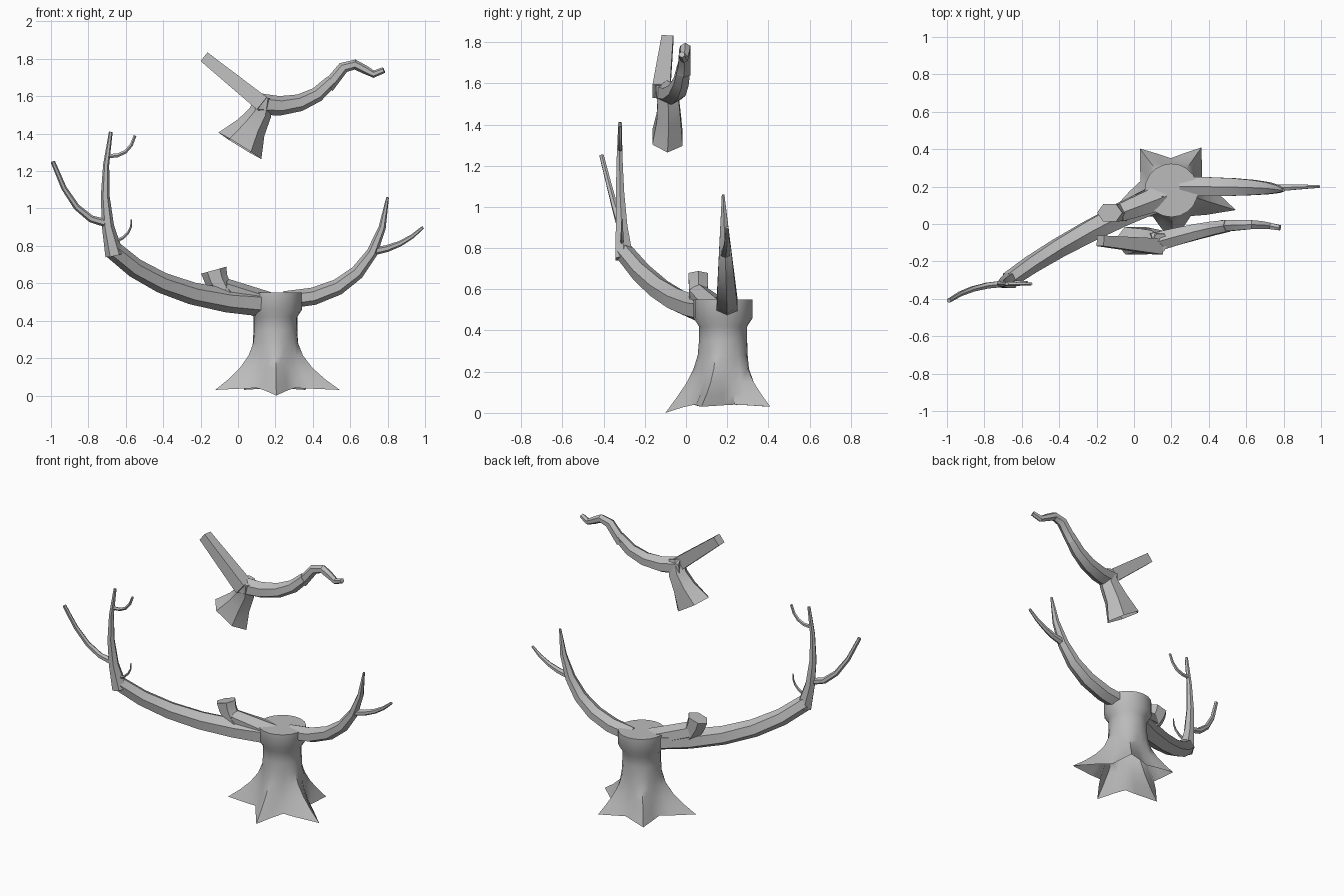
import bpy, bmesh, math
from mathutils import Vector

cube = bpy.data.objects.get("Cube")
if cube:
    bpy.data.objects.remove(cube, do_unlink=True)

# One plain grey for the whole tree
grey = bpy.data.materials.new("grey_bark")
grey.use_nodes = True
colour = (0.5, 0.5, 0.5, 1)
grey.diffuse_color = colour
grey.node_tree.nodes["Principled BSDF"].inputs["Base Color"].default_value = colour


def loft(name, rings, angle, hollow=False):
    """Skin equal-sized rings; cap the far end, and the near end unless hollow."""
    bm = bmesh.new()
    rows = [[bm.verts.new(point) for point in ring] for ring in rings]
    count = len(rows[0])
    for low, high in zip(rows, rows[1:]):
        for i in range(count):
            j = (i + 1) % count
            bm.faces.new((low[i], low[j], high[j], high[i]))
    bm.faces.new(rows[-1])
    if not hollow:
        bm.faces.new(rows[0])
    bmesh.ops.recalc_face_normals(bm, faces=bm.faces)
    mesh = bpy.data.meshes.new(name)
    bm.to_mesh(mesh)
    bm.free()
    mesh.materials.append(grey)
    part = bpy.data.objects.new(name, mesh)
    bpy.context.collection.objects.link(part)
    bpy.ops.object.select_all(action='DESELECT')
    part.select_set(True)
    bpy.context.view_layer.objects.active = part
    bpy.ops.object.shade_smooth_by_angle(angle=math.radians(angle))


def curve_point(controls, t):
    """Point on the Bezier curve with any number of control points."""
    points = [Vector(c) for c in controls]
    while len(points) > 1:
        points = [a.lerp(b, t) for a, b in zip(points, points[1:])]
    return points[0]


def limb(name, controls, thick, thin, ease=1, steps=4, sides=6, angle=35, hollow=False):
    """Tapered limb along a curve; thick and thin are (depth, height) radii."""
    path = [curve_point(controls, s / steps) for s in range(steps + 1)]
    rings = []
    for s, centre in enumerate(path):
        along = (path[min(s + 1, steps)] - path[max(s - 1, 0)]).normalized()
        side = Vector((0, 1, 0))
        side = (side - along * side.dot(along)).normalized()
        up = along.cross(side)
        depth, height = Vector(thick).lerp(Vector(thin), (s / steps) ** ease)
        turns = [math.tau * (k + 0.5) / sides for k in range(sides)]
        rings.append([centre + side * depth * math.cos(a) + up * height * math.sin(a)
                      for a in turns])
    loft(name, rings, angle, hollow)


def trunk(centre_x, centre_y, root_lengths, waist, collar, waist_height, top_height):
    """Hollow column flaring into evenly spread pointed roots, with a collar on top."""
    per_root = 4
    pull = [1, 0.3, 0, 0.3]
    spokes = len(root_lengths) * per_root
    first = math.radians(-89)

    def ring(height, radius, reach):
        points = []
        for k in range(spokes):
            nearest = ((k + 1) // per_root) % len(root_lengths)
            weight = reach * pull[k % per_root]
            r = radius + (root_lengths[nearest] - radius) * weight
            a = first + math.tau * k / spokes
            # the valleys between the roots lift off the ground
            lift = 0.04 * reach * (1 - pull[k % per_root])
            # the front root rests on the ground, the others slightly above
            if nearest:
                lift += 0.03 * weight
            points.append((centre_x + r * math.cos(a), centre_y + r * math.sin(a),
                           height + lift))
        return points

    levels = 5
    rings = []
    for i in range(levels + 1):
        t = i / levels
        flare = (1 - t) ** 2
        rings.append(ring(waist_height * t, waist + 0.055 * flare, (1 - t) ** 2.3))
    for height in (0.42, 0.46, top_height):
        rings.append(ring(height, waist if height < 0.45 else collar, 0))
    loft("trunk", rings, 40, hollow=True)


trunk(0.2, 0.18, root_lengths=[0.28, 0.36, 0.28, 0.28, 0.34],
      waist=0.117, collar=0.143, waist_height=0.35, top_height=0.55)

# Long limb: a sweeping bough, then an upright with three side shoots
limb("long_bough", [(0.15, 0.15, 0.49), (-0.4, -0.1, 0.51), (-0.67, -0.3, 0.78)],
     thick=(0.085, 0.07), thin=(0.045, 0.05), ease=0.7, steps=5)
limb("long_limb_upright", [(-0.66, -0.3, 0.75), (-0.75, -0.33, 1.05), (-0.68, -0.32, 1.41)],
     thick=(0.05, 0.05), thin=(0.01, 0.01), ease=0.6)
limb("outer_branch", [(-0.7, -0.32, 0.92), (-0.88, -0.33, 0.93), (-0.99, -0.41, 1.25)],
     thick=(0.02, 0.022), thin=(0.012, 0.012))
limb("upper_twig", [(-0.7, -0.32, 1.28), (-0.58, -0.32, 1.27), (-0.55, -0.32, 1.39)],
     thick=(0.012, 0.012), thin=(0.008, 0.008), sides=5)
limb("lower_twig", [(-0.66, -0.31, 0.82), (-0.56, -0.31, 0.86), (-0.57, -0.31, 0.94)],
     thick=(0.01, 0.01), thin=(0.004, 0.004), sides=5)

# Sawn-off stub on the long bough, with the ridge that joins it to the trunk
limb("cut_stub", [(-0.05, 0.06, 0.52), (-0.12, 0.06, 0.6), (-0.13, 0.06, 0.67)],
     thick=(0.05, 0.05), thin=(0.055, 0.07), steps=3, angle=25)
limb("stub_ridge", [(0.16, 0.15, 0.5), (-0.08, 0.06, 0.575)],
     thick=(0.08, 0.055), thin=(0.055, 0.055), steps=2)

# Short limb on the other side with its branch
limb("short_limb", [(0.25, 0.2, 0.51), (0.75, 0.2, 0.53), (0.8, 0.18, 1.06)],
     thick=(0.06, 0.048), thin=(0.007, 0.007), ease=2, steps=6)
limb("short_limb_branch", [(0.72, 0.19, 0.77), (0.88, 0.2, 0.79), (0.99, 0.2, 0.9)],
     thick=(0.024, 0.022), thin=(0.008, 0.008))

# Loose broken piece above: hollow splayed stump, straight arm and winding arm
limb("broken_stump", [(0.01, -0.09, 1.335), (0.07, -0.08, 1.45), (0.14, -0.08, 1.5),
                      (0.14, -0.1, 1.6)],
     thick=(0.085, 0.135), thin=(0.055, 0.045), ease=0.5, steps=3, angle=25, hollow=True)
limb("broken_straight_arm", [(0.13, -0.12, 1.56), (-0.18, -0.09, 1.81)],
     thick=(0.06, 0.06), thin=(0.04, 0.042), steps=2, sides=4, angle=25)
limb("broken_arm", [(0.1, -0.1, 1.56), (0.36, -0.03, 1.51), (0.5, -0.01, 1.68)],
     thick=(0.06, 0.058), thin=(0.036, 0.034))
limb("broken_arm_tip", [(0.48, -0.01, 1.65), (0.64, 0, 1.92), (0.68, 0, 1.64),
                        (0.78, -0.02, 1.74)],
     thick=(0.036, 0.034), thin=(0.016, 0.016), steps=5)
